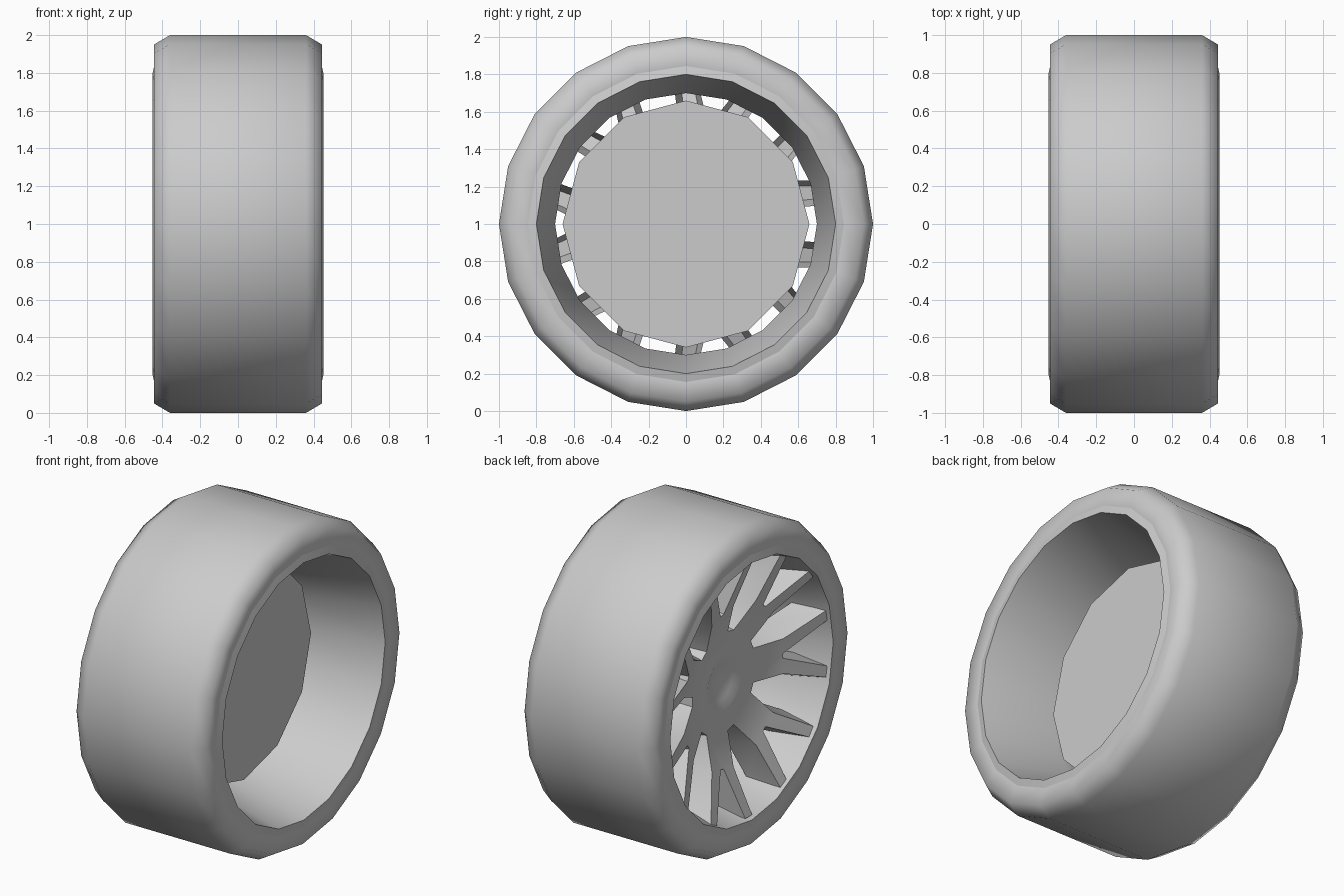
import bpy, bmesh
from math import sin, cos, pi, radians

cube = bpy.data.objects.get("Cube")
if cube:
    bpy.data.objects.remove(cube, do_unlink=True)

grey = bpy.data.materials.new("plain grey")
grey.use_nodes = True
colour = (0.6, 0.6, 0.6, 1)
grey.diffuse_color = colour
grey.node_tree.nodes["Principled BSDF"].inputs["Base Color"].default_value = colour


def point(x, r, angle):
    """Position on the wheel: along the axle, out from it, and around it."""
    return (x, r * cos(angle), 1 + r * sin(angle))


def finish(bm, name, smooth):
    mesh = bpy.data.meshes.new(name)
    bmesh.ops.recalc_face_normals(bm, faces=bm.faces[:])
    bm.to_mesh(mesh)
    bm.free()
    mesh.materials.append(grey)
    obj = bpy.data.objects.new(name, mesh)
    bpy.context.collection.objects.link(obj)
    bpy.ops.object.select_all(action='DESELECT')
    obj.select_set(True)
    bpy.context.view_layer.objects.active = obj
    bpy.ops.object.shade_smooth_by_angle(angle=radians(smooth))


def revolve(name, profile, sides, smooth):
    """Spin (x, radius) points about the axle, a vertex at the top."""
    bm = bmesh.new()
    rings = [[bm.verts.new(point(x, r, pi / 2 + 2 * pi * i / sides)) for i in range(sides)]
             for x, r in profile]
    for a, b in zip(rings, rings[1:]):
        for i in range(sides):
            j = (i + 1) % sides
            bm.faces.new((a[i], a[j], b[j], b[i]))
    bmesh.ops.remove_doubles(bm, verts=bm.verts[:], dist=0.0001)
    finish(bm, name, smooth)


# Tyre: flat tread, bevelled shoulders, upright sidewalls
half = [(0.36, 1.0), (0.445, 0.95), (0.442, 0.85), (0.435, 0.805)]
revolve("tyre", [(-x, r) for x, r in reversed(half)] + half, 20, 80)

# Rim: thin lips flush with the sidewalls and a waisted barrel
revolve("rim", [(0.435, 0.87), (0.452, 0.80), (0.0, 0.70), (-0.1, 0.70),
                (-0.452, 0.80), (-0.435, 0.87)], 20, 35)

# Inner disc
revolve("inner_disc", [(0.04, 0), (0.04, 0.66), (0.01, 0.66), (0.01, 0)], 12, 25)

# Hub cap: shallow round dimple
revolve("hub_cap", [(-0.262, 0.18), (-0.262, 0.165), (-0.24, 0.11), (-0.228, 0.05),
                    (-0.225, 0)], 20, 40)

# Spokes: seven forked arms, hollow behind, with flared side walls
ARMS = 7
STEP = 2 * pi / ARMS
DEPTH = 0.18


def arm_outline(bm, centre, root, gap, elbow, fork, split, tip, tip_half, back):
    """One side's root, elbow, tip corners and fork, then the mirrored points."""
    leg = STEP / 4
    side = [(root, STEP / 2 - gap / root), (0.5, elbow / 0.5), (tip, leg + tip_half / tip),
            (tip, leg - tip_half / tip), (fork, split / fork)]
    polar = side + [(r, -a) for r, a in reversed(side)]
    return [bm.verts.new(point(-0.26 - 0.36 * max(0, r - 0.31) + back, r, centre + a))
            for r, a in polar]


bm = bmesh.new()
fronts, backs, hubs = [], [], []
for k in range(ARMS):
    centre = pi / 2 - STEP / 4 + k * STEP
    f = arm_outline(bm, centre, 0.31, 0.03, 0.11, 0.49, 0.015, 0.785, 0.033, 0)
    b = arm_outline(bm, centre, 0.345, 0.008, 0.145, 0.545, 0.003, 0.75, 0.066, DEPTH)
    edge = STEP / 2 - 0.03 / 0.31
    h = [bm.verts.new(point(-0.26, 0.17, centre + a)) for a in (edge, -edge)]
    for ids in ((1, 2, 3, 4), (5, 6, 7, 8), (0, 1, 4), (5, 8, 9), (0, 4, 5, 9)):
        bm.faces.new([f[i] for i in ids])
    bm.faces.new((h[0], f[0], f[9], h[1]))
    for i in (0, 1, 3, 4, 5, 7, 8):
        bm.faces.new((f[i], f[i + 1], b[i + 1], b[i]))
    fronts.append(f)
    backs.append(b)
    hubs.append(h)
for k in range(ARMS):
    n = (k + 1) % ARMS
    bm.faces.new((fronts[k][0], fronts[n][9], backs[n][9], backs[k][0]))
    bm.faces.new((hubs[k][0], hubs[n][1], fronts[n][9], fronts[k][0]))
finish(bm, "spokes", 25)
